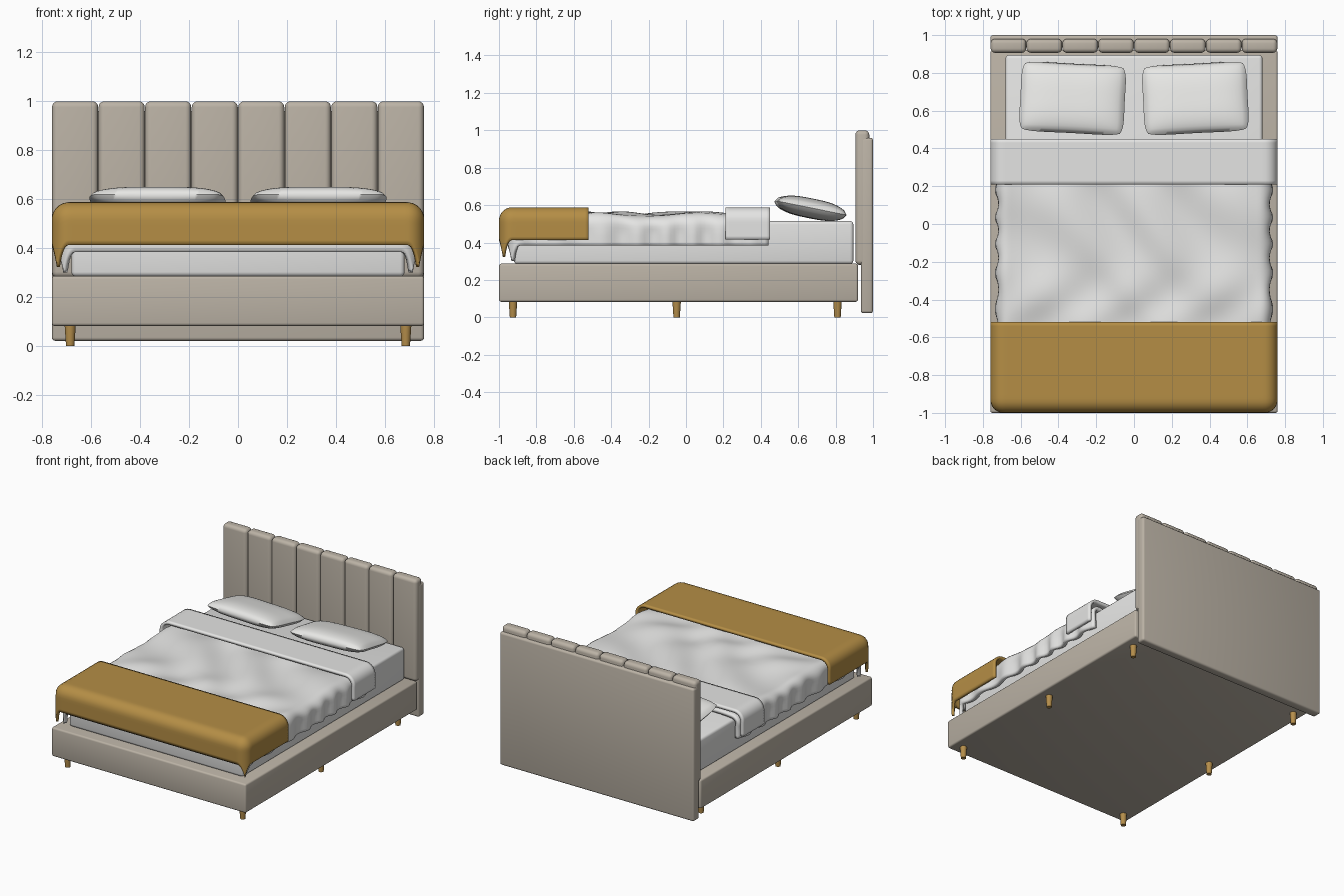
import bpy, bmesh, math
from mathutils import Matrix

if "Cube" in bpy.data.objects:
    bpy.data.objects.remove(bpy.data.objects["Cube"])


def material(name, rgb):
    m = bpy.data.materials.new(name)
    m.use_nodes = True
    m.diffuse_color = (*rgb, 1)
    m.node_tree.nodes["Principled BSDF"].inputs["Base Color"].default_value = (*rgb, 1)
    return m


beige = material("beige upholstery", (0.50, 0.45, 0.38))
white = material("white linen", (0.78, 0.78, 0.77))
pillow_white = material("pillow white", (0.86, 0.86, 0.84))
mustard = material("mustard throw", (0.46, 0.27, 0.06))
wood = material("warm wood", (0.46, 0.27, 0.07))


def finish(name, bm, mat, angle=40):
    mesh = bpy.data.meshes.new(name)
    bm.to_mesh(mesh)
    bm.free()
    ob = bpy.data.objects.new(name, mesh)
    bpy.context.collection.objects.link(ob)
    mesh.materials.append(mat)
    bpy.ops.object.select_all(action="DESELECT")
    ob.select_set(True)
    bpy.context.view_layer.objects.active = ob
    bpy.ops.object.shade_smooth_by_angle(angle=math.radians(angle))
    return ob


def box(name, lo, hi, mat, bevel, segments=3):
    bm = bmesh.new()
    bmesh.ops.create_cube(bm, size=1)
    for v in bm.verts:
        v.co = [l + (c + 0.5) * (h - l) for l, h, c in zip(lo, hi, v.co)]
    bmesh.ops.bevel(bm, geom=bm.edges[:], offset=bevel, segments=segments,
                    profile=0.5, affect="EDGES")
    return finish(name, bm, mat)


def grid(bm, nu, nv, point):
    """Grid of quads from a function of two 0..1 parameters."""
    rows = [[bm.verts.new(point(i / nu, j / nv)) for i in range(nu + 1)]
            for j in range(nv + 1)]
    for a, b in zip(rows, rows[1:]):
        for i in range(nu):
            bm.faces.new((a[i], a[i + 1], b[i + 1], b[i]))


def ripple(x, y):
    return (0.009 * math.sin(9 * x + 13 * y + 2 * math.sin(4 * x))
            + 0.007 * math.sin(14 * x - 8 * y + 1.5 * math.sin(7 * y)))


def drape(name, mat, half, y0, y1, top, r, hang, front, thick, wave=0):
    """Cloth lying on a rectangle, hanging over its sides and perhaps its front."""
    width = half + hang
    start = y0 - hang if front else y0

    def point(s, t):
        x, y = (2 * s - 1) * width, start + t * (y1 - start)
        cx, cy = max(-half, min(half, x)), max(y0, y)
        dx, dy = x - cx, y - cy
        over = math.hypot(dx, dy)
        bend = min(over / r, math.pi / 2)
        out = r * math.sin(bend)
        drop = r * (1 - math.cos(bend)) + max(0, over - r * math.pi / 2)
        z = top - drop
        if wave:
            out += wave * min(1, drop / 0.1) * math.sin(35 * cy + 2 * math.sin(5 * cy))
            z += ripple(x, y) * max(0, 1 - drop / 0.1)
        k = out / over if over > 1e-6 else 0
        return cx + dx * k, cy + dy * k, z

    bm = bmesh.new()
    grid(bm, 96, max(12, int((y1 - start) * 50)), point)
    ob = finish(name, bm, mat, 50)
    mod = ob.modifiers.new("thickness", "SOLIDIFY")
    mod.thickness = thick
    mod.offset = -1
    return ob


def pillow(name, side):
    bm = bmesh.new()
    for face in (1, -1):
        def point(s, t):
            # Flip one shell so both face outward
            u, v = (2 * s - 1) * face, 2 * t - 1
            puff = (max(0, 1 - abs(u) ** 3.5) * max(0, 1 - abs(v) ** 3)) ** 0.55
            corner = 1 - 0.09 * (u * v) ** 4
            return (0.285 * u * corner * (1 - 0.03 * (1 - v * v)),
                    0.195 * v * corner * (1 - 0.04 * (1 - u * u)),
                    face * 0.053 * puff)
        grid(bm, 32, 24, point)
    bmesh.ops.remove_doubles(bm, verts=bm.verts[:], dist=0.0005)
    bm.transform(Matrix.Translation((side * 0.325, 0.665, 0.583))
                 @ Matrix.Rotation(math.radians(3 * side), 4, "Z")
                 @ Matrix.Rotation(-0.2, 4, "X"))
    return finish(name, bm, pillow_white, 70)


# Base and mattress
box("bed_base", (-0.76, -1, 0.083), (0.76, 0.92, 0.287), beige, 0.012)
box("mattress", (-0.68, -0.92, 0.285), (0.68, 0.895, 0.515), white, 0.018)

# Headboard: back panel and padded channels
box("headboard_panel", (-0.76, 0.935, 0.022), (0.76, 1.0, 0.96), beige, 0.014)
count = 8
step = 1.52 / count
for i in range(count):
    x = -0.76 + i * step
    box(f"headboard_channel_{i + 1}", (x + 0.001, 0.906, 0.28),
        (x + step - 0.001, 0.98, 1.0), beige, 0.024, 5)

# Bedding
drape("duvet", white, 0.665, -0.885, 0.44, 0.55, 0.06, 0.2, True, 0.025, 0.012)
drape("folded_sheet", white, 0.69, 0.21, 0.45, 0.588, 0.07, 0.212, False, 0.02)
drape("throw_blanket", mustard, 0.69, -0.93, -0.52, 0.588, 0.07, 0.215, True, 0.018)
for label, side in (("left", 1), ("right", -1)):
    pillow(f"{label}_pillow", side)

# Tapered legs
for label, y in (("front", -0.925), ("middle", -0.05), ("back", 0.81)):
    for side_label, x in (("left", 0.685), ("right", -0.685)):
        bm = bmesh.new()
        bmesh.ops.create_cone(bm, cap_ends=True, segments=20, radius1=0.017,
                              radius2=0.023, depth=0.09,
                              matrix=Matrix.Translation((x, y, 0.045)))
        finish(f"{label}_{side_label}_leg", bm, wood)
